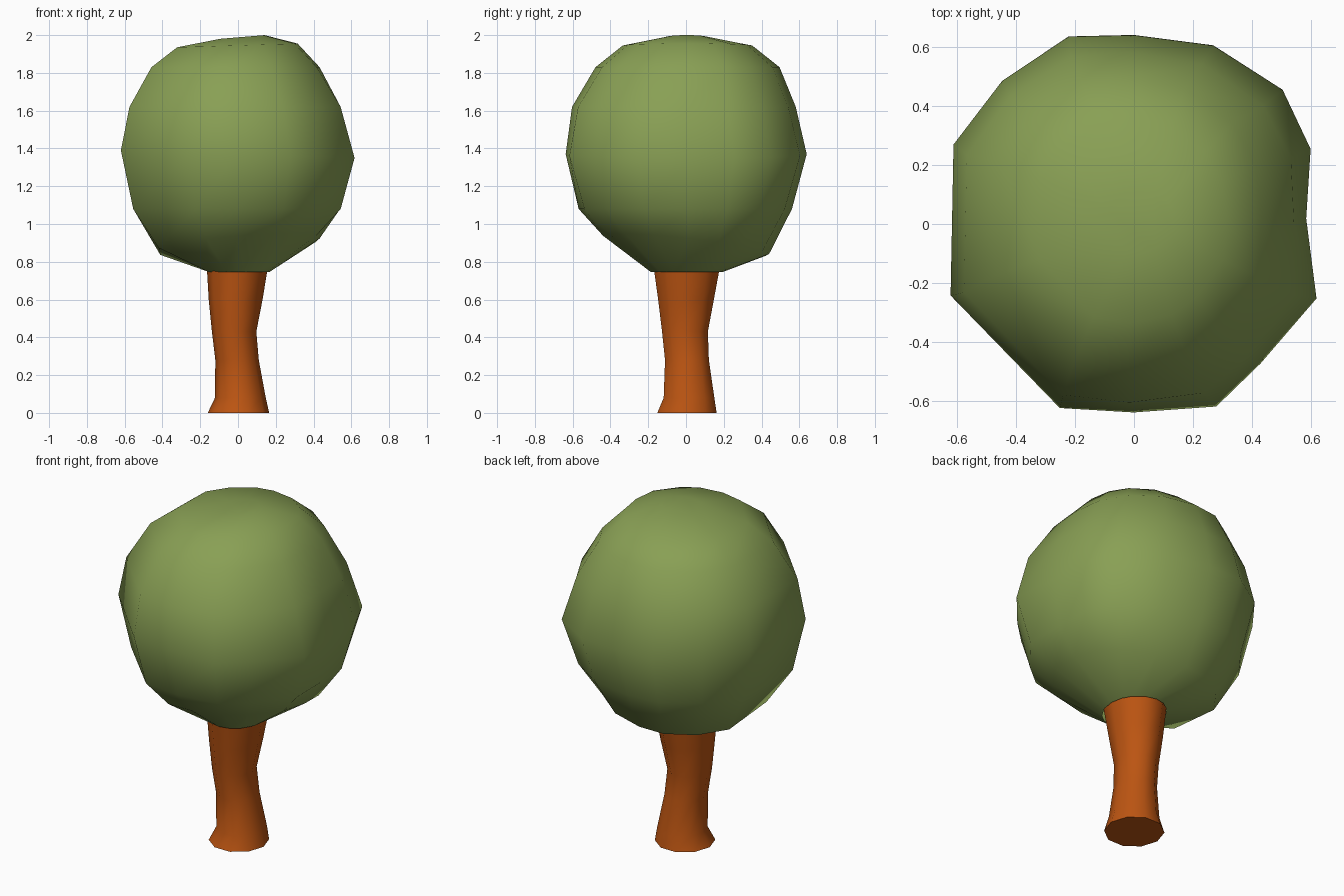
import bpy, bmesh, math
from mathutils import Vector

if "Cube" in bpy.data.objects:
    bpy.data.objects.remove(bpy.data.objects["Cube"])


def material(name, rgb):
    m = bpy.data.materials.new(name)
    m.diffuse_color = (*rgb, 1)
    m.use_nodes = True
    m.node_tree.nodes["Principled BSDF"].inputs["Base Color"].default_value = m.diffuse_color
    return m


def loft(name, rings, mat, cap_bottom, cap_top, angle):
    """Skin a stack of closed rings into one smooth-shaded part."""
    bm = bmesh.new()
    loops = [[bm.verts.new(p) for p in ring] for ring in rings]
    n = len(loops[0])
    for a, b in zip(loops, loops[1:]):
        for i in range(n):
            j = (i + 1) % n
            bm.faces.new((a[i], a[j], b[j], b[i]))
    if cap_bottom:
        bm.faces.new(loops[0][::-1])
    if cap_top:
        bm.faces.new(loops[-1])
    me = bpy.data.meshes.new(name)
    bm.to_mesh(me)
    bm.free()
    me.materials.append(mat)
    ob = bpy.data.objects.new(name, me)
    bpy.context.collection.objects.link(ob)
    bpy.ops.object.select_all(action='DESELECT')
    ob.select_set(True)
    bpy.context.view_layer.objects.active = ob
    bpy.ops.object.shade_smooth_by_angle(angle=math.radians(angle))
    return ob


def ring(section, z, x0, x1, y0, y1, tilt=(0, 0)):
    """Fit a unit section into an x/y extent, tilting its height."""
    cx, cy, hx, hy = (x0 + x1) / 2, (y0 + y1) / 2, (x1 - x0) / 2, (y1 - y0) / 2
    return [Vector((cx + u * hx, cy + v * hy, z + u * tilt[0] + v * tilt[1])) for u, v in section]


leaf_green = material("leaf green", (0.25, 0.35, 0.09))
bark_brown = material("bark brown", (0.50, 0.09, 0.006))

# Trunk: waisted ten-sided column with a flared foot
circle10 = [(math.cos(math.tau * i / 10), math.sin(math.tau * i / 10)) for i in range(10)]
trunk = [
    (0.00, -0.16, 0.165, -0.16, 0.17),
    (0.08, -0.122, 0.147, -0.125, 0.157),
    (0.28, -0.12, 0.11, -0.117, 0.127),
    (0.43, -0.138, 0.097, -0.133, 0.122),
    (0.60, -0.155, 0.13, -0.155, 0.155),
    (0.77, -0.165, 0.158, -0.18, 0.188),
]
loft("trunk", [ring(circle10, *r) for r in trunk], bark_brown, True, False, 50)

# Crown: irregular fourteen-sided outline, rounder towards top and bottom
outline = [(.585, .02), (.60, .255), (.505, .455), (.27, .605), (0, .64), (-.22, .635), (-.445, .485),
           (-.61, .27), (-.62, -.24), (-.25, -.62), (0, -.635), (.28, -.615), (.43, -.47), (.62, -.25)]


def section(blend):
    pts = []
    for x, y in outline:
        u, v = Vector((x / .62, y / .638)), Vector((x, y)).normalized()
        pts.append(tuple(u * blend + v * (1 - blend)))
    return pts


crown = [  # blend to outline, height, x extent, y extent, tilt
    (0.0, 0.745, -0.165, 0.165, -0.185, 0.192, (0, 0)),
    (0.3, 0.89, -0.44, 0.44, -0.44, 0.44, (0.036, -0.048)),
    (0.6, 1.08, -0.57, 0.56, -0.57, 0.56, (0, 0)),
    (1.0, 1.37, -0.62, 0.617, -0.64, 0.637, (-0.02, 0)),
    (0.6, 1.62, -0.59, 0.56, -0.605, 0.58, (0, 0)),
    (0.3, 1.83, -0.48, 0.44, -0.48, 0.495, (0, 0)),
    (0.2, 1.945, -0.34, 0.32, -0.335, 0.35, (0.01, 0)),
    (0.0, 1.99, -0.10, 0.14, -0.10, 0.11, (0.01, 0)),
]
loft("leaf_crown", [ring(section(b), *r) for b, *r in crown], leaf_green, False, True, 50)
